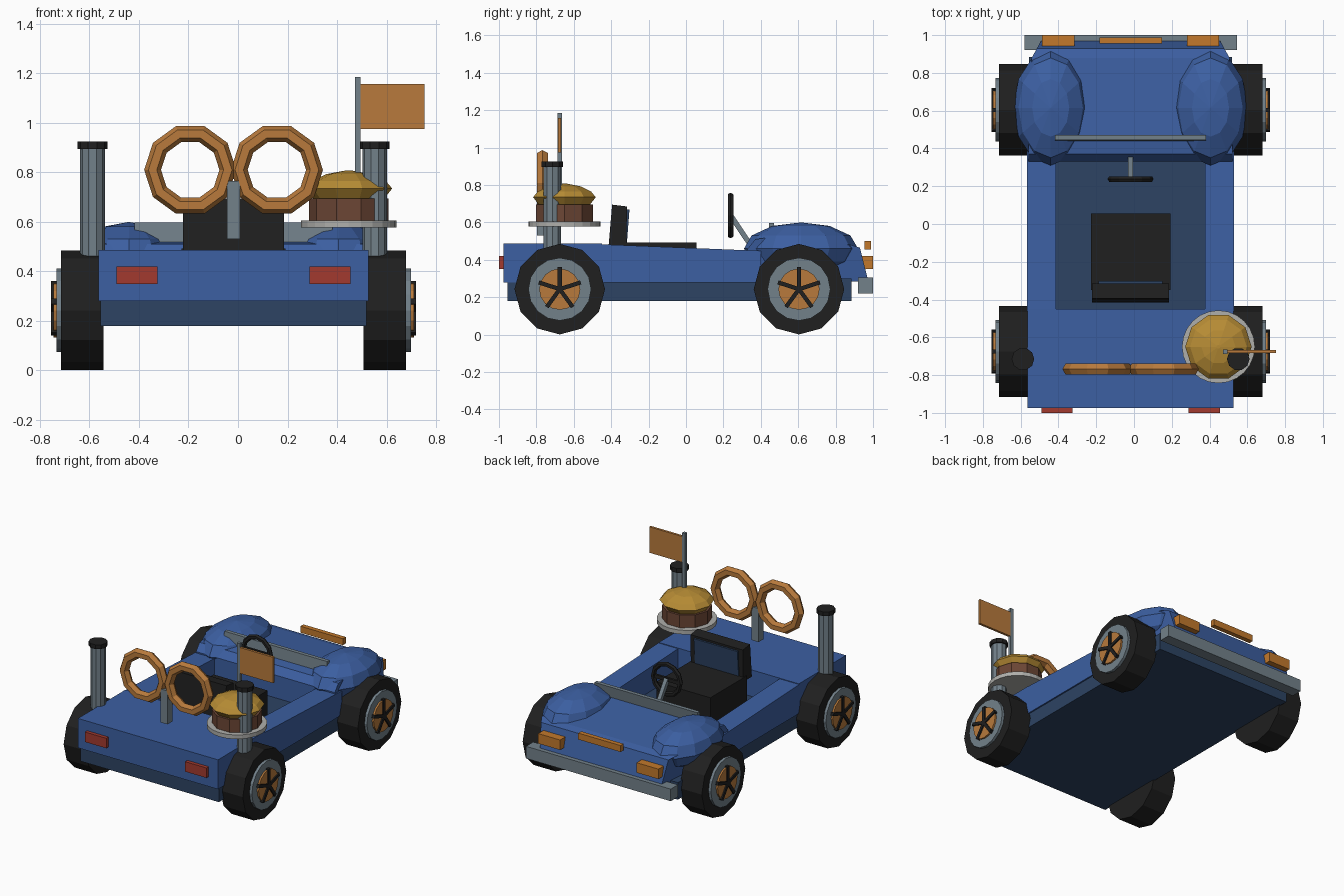
import bpy, bmesh, math
from mathutils import Matrix, Vector

if "Cube" in bpy.data.objects:
    bpy.data.objects.remove(bpy.data.objects["Cube"])

CX = -0.018  # car centre line


def mat(name, rgb):
    m = bpy.data.materials.new(name)
    m.diffuse_color = (*rgb, 1)
    m.use_nodes = True
    m.node_tree.nodes["Principled BSDF"].inputs["Base Color"].default_value = m.diffuse_color
    return m


BLUE = mat("body blue", (0.045, 0.115, 0.36))
NAVY = mat("dark navy", (0.026, 0.056, 0.125))
ORANGE = mat("copper orange", (0.48, 0.195, 0.045))
AMBER = mat("lamp amber", (0.54, 0.19, 0.025))
BLACK = mat("rubber black", (0.014, 0.014, 0.014))
GREY = mat("metal grey", (0.17, 0.22, 0.255))
PALE = mat("pale grey", (0.43, 0.43, 0.41))
RED = mat("tail red", (0.36, 0.042, 0.028))
BROWN = mat("patty brown", (0.15, 0.062, 0.036))
GOLD = mat("bun gold", (0.47, 0.26, 0.035))


def finish(name, bm, m):
    bmesh.ops.recalc_face_normals(bm, faces=bm.faces)
    me = bpy.data.meshes.new(name)
    bm.to_mesh(me)
    bm.free()
    me.materials.append(m)
    ob = bpy.data.objects.new(name, me)
    bpy.context.collection.objects.link(ob)
    return ob


def box(name, m, x, y, z):
    bm = bmesh.new()
    bmesh.ops.create_cube(bm, size=1)
    for v in bm.verts:
        v.co = [(a + b) / 2 + c * (b - a) for c, (a, b) in zip(v.co, (x, y, z))]
    return finish(name, bm, m)


def prism(name, m, profile, x0, x1, pinch=lambda y: 0):
    """Side profile (y, z) swept across x, optionally narrowed along y."""
    bm = bmesh.new()
    a = [bm.verts.new((x0 + pinch(y), y, z)) for y, z in profile]
    b = [bm.verts.new((x1 - pinch(y), y, z)) for y, z in profile]
    bm.faces.new(a)
    bm.faces.new(b[::-1])
    for i in range(len(a)):
        j = (i + 1) % len(a)
        bm.faces.new((a[i], a[j], b[j], b[i]))
    return finish(name, bm, m)


def lathe(name, m, profile, n, centre, axis="Z", phase=0.0):
    """Rings of (radius, height) stacked along an axis and capped."""
    rot = Matrix.Rotation(math.pi / 2, 3, "Y") if axis == "X" else Matrix.Identity(3)
    bm = bmesh.new()
    rings = []
    for r, h in profile:
        rings.append([bm.verts.new(rot @ Vector((r * math.cos(t), r * math.sin(t), h)) + Vector(centre))
                      for t in (phase + 2 * math.pi * i / n for i in range(n))])
    for a, b in zip(rings, rings[1:]):
        for i in range(n):
            j = (i + 1) % n
            bm.faces.new((a[i], a[j], b[j], b[i]))
    bm.faces.new(rings[0][::-1])
    bm.faces.new(rings[-1])
    return finish(name, bm, m)


def ring(name, m, centre, major, minor, n, k):
    """Torus standing in the xz plane."""
    bpy.ops.mesh.primitive_torus_add(location=centre, rotation=(math.pi / 2, 0, 0), major_radius=major,
                                     minor_radius=minor, major_segments=n, minor_segments=k)
    ob = bpy.context.object
    ob.name = name
    ob.data.materials.append(m)
    return ob


# Chassis, rear deck, side rails and hood
box("chassis", NAVY, (CX - 0.538, CX + 0.538), (-0.955, 0.885), (0.18, 0.30))
box("rear_deck", BLUE, (CX - 0.545, CX + 0.545), (-0.975, -0.45), (0.28, 0.487))
for s, side in ((-1, "left"), (1, "right")):
    xs = sorted((CX + s * 0.395, CX + s * 0.548))
    prism("side_rail_" + side, BLUE, [(-0.46, 0.28), (0.4, 0.28), (0.4, 0.448), (-0.46, 0.483)], *xs)
prism("hood", BLUE, [(0.33, 0.28), (0.33, 0.46), (0.37, 0.51), (0.45, 0.52), (0.88, 0.48), (0.93, 0.465),
                     (0.975, 0.285)], CX - 0.54, CX + 0.54, lambda y: max(0, (y - 0.85) * 0.55))
box("bumper", GREY, (CX - 0.563, CX + 0.563), (0.92, 1.0), (0.22, 0.305))
box("front_plate", ORANGE, (CX - 0.165, CX + 0.165), (0.955, 0.988), (0.455, 0.5))
bpy.data.objects["front_plate"].data.materials[0] = AMBER

# Lamps, fenders, wheels and exhaust stacks on both sides
for s, side in ((-1, "left"), (1, "right")):
    x = CX + s * 0.383
    box("headlight_" + side, AMBER, (x - 0.085, x + 0.085), (0.94, 1.0), (0.35, 0.42))
    x = CX + s * 0.39
    box("tail_light_" + side, RED, (x - 0.083, x + 0.083), (-1.0, -0.97), (0.35, 0.42))

    # faceted front fender
    bm = bmesh.new()
    bmesh.ops.create_uvsphere(bm, u_segments=12, v_segments=6, radius=1)
    for v in bm.verts:
        v.co = (CX + s * 0.423 + v.co.x * 0.197, 0.615 + v.co.y * 0.305, 0.46 + v.co.z * 0.14)
    finish("front_fender_" + side, bm, BLUE)

    for y, end in ((0.604, "front"), (-0.675, "rear")):
        tag = end + "_" + side
        c = (CX, y, 0.243)
        lathe("tyre_" + tag, BLACK, [(0.242, s * 0.525), (0.242, s * 0.697)], 12, c, "X")
        lathe("rim_" + tag, GREY, [(0.168, s * 0.69), (0.168, s * 0.716)], 16, c, "X")
        lathe("hub_" + tag, ORANGE, [(0.11, s * 0.71), (0.11, s * 0.728)], 16, c, "X")
        # five spokes joined in one star
        bm = bmesh.new()
        for i in range(5):
            made = bmesh.ops.create_cube(bm, size=1)["verts"]
            turn = Matrix.Rotation(2 * math.pi * i / 5, 3, "X")
            for v in made:
                p = turn @ Vector((v.co.x * 0.022, v.co.y * 0.022, v.co.z * 0.12 + 0.058))
                v.co = p + Vector((CX + s * 0.726, y, 0.243))
        finish("spokes_" + tag, bm, BLACK)

    x = CX + s * 0.57
    lathe("exhaust_stack_" + side, GREY, [(0.05, 0.44), (0.05, 0.9)], 10, (x, -0.715, 0))
    lathe("exhaust_cap_" + side, BLACK, [(0.06, 0.895), (0.06, 0.925)], 10, (x, -0.715, 0))

    # large ring ornaments on the rear deck
    ring("ornament_ring_" + side, ORANGE, (CX + s * 0.175, -0.768, 0.81), 0.152, 0.034, 10, 6)

box("ornament_post", GREY, (CX - 0.027, CX + 0.027), (-0.797, -0.743), (0.53, 0.765))

# Windshield and steering
prism("windshield", GREY, [(0.435, 0.48), (0.455, 0.48), (0.472, 0.597), (0.445, 0.597)], CX - 0.4, CX + 0.4)
ring("steering_wheel", BLACK, (CX, 0.238, 0.637), 0.105, 0.017, 12, 6)
prism("steering_column", GREY, [(0.23, 0.625), (0.25, 0.645), (0.37, 0.465), (0.345, 0.455)],
      CX - 0.014, CX + 0.014)
box("steering_crossbar", BLACK, (CX - 0.105, CX + 0.105), (0.23, 0.246), (0.625, 0.65))

# Seat
box("seat_cushion", BLACK, (CX - 0.21, CX + 0.21), (-0.35, 0.055), (0.3, 0.492))
prism("seat_back", BLACK, [(-0.415, 0.46), (-0.32, 0.46), (-0.315, 0.685), (-0.395, 0.695)],
      CX - 0.204, CX + 0.204)
prism("seat_panel", NAVY, [(-0.325, 0.49), (-0.316, 0.49), (-0.302, 0.67), (-0.32, 0.67)],
      CX - 0.17, CX + 0.17)

# Burger on its platter
B = (0.447, -0.65, 0)
lathe("platter", PALE, [(0.193, 0.577), (0.193, 0.606)], 24, B)
lathe("patty", BROWN, [(0.16, 0.6), (0.16, 0.695)], 10, B)
lathe("bun", GOLD, [(0.14, 0.69), (0.176, 0.735), (0.15, 0.765), (0.09, 0.793), (0.01, 0.808)], 10, B)

# Flag
box("flag_pole", GREY, (0.472, 0.495), (-0.687, -0.664), (0.6, 1.185))
box("flag", ORANGE, (0.495, 0.753), (-0.684, -0.667), (0.975, 1.157))
